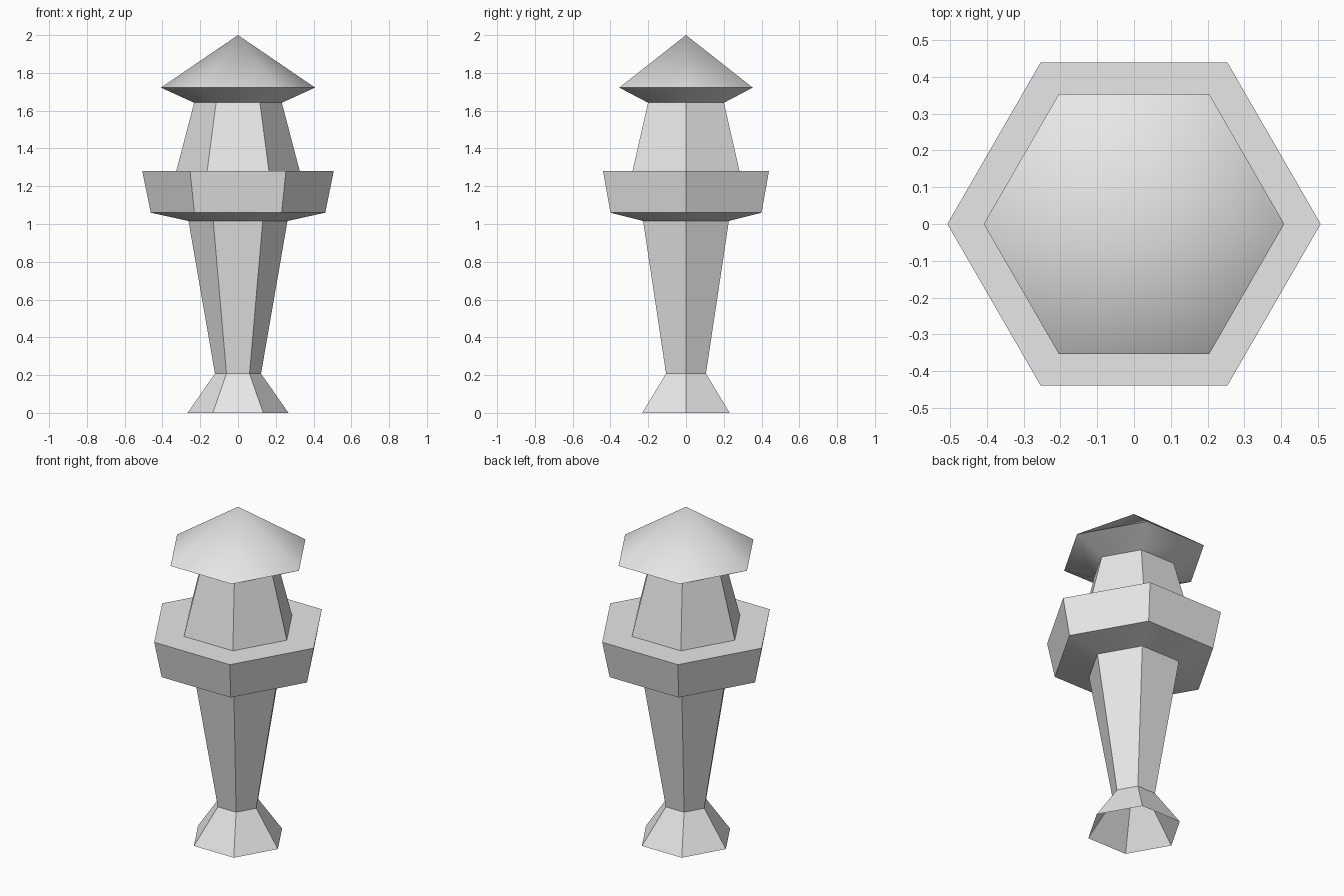
import bpy, bmesh, math

cube = bpy.data.objects.get("Cube")
if cube:
    bpy.data.objects.remove(cube, do_unlink=True)

# One plain grey for the whole tower
grey = bpy.data.materials.new("light_grey")
grey.use_nodes = True
grey.diffuse_color = (0.8, 0.8, 0.8, 1)
grey.node_tree.nodes["Principled BSDF"].inputs["Base Color"].default_value = (0.8, 0.8, 0.8, 1)

SIDES = 6


def hex_part(name, profile):
    """Six-sided shell from a (radius, height) profile, listed bottom to top."""
    bm = bmesh.new()
    rings = []
    for r, z in profile:
        if r == 0:
            rings.append([bm.verts.new((0, 0, z))] * SIDES)
            continue
        rings.append([bm.verts.new((r * math.cos(i * math.tau / SIDES),
                                    r * math.sin(i * math.tau / SIDES), z))
                      for i in range(SIDES)])
    for low, high in zip(rings, rings[1:]):
        for i in range(SIDES):
            j = (i + 1) % SIDES
            quad = [low[i], low[j], high[j], high[i]]
            bm.faces.new(list(dict.fromkeys(quad)))
    mesh = bpy.data.meshes.new(name)
    bm.to_mesh(mesh)
    bm.free()
    mesh.materials.append(grey)
    obj = bpy.data.objects.new(name, mesh)
    bpy.context.collection.objects.link(obj)
    # Shallow slopes blend smoothly, the steep corners stay sharp
    bpy.ops.object.select_all(action='DESELECT')
    obj.select_set(True)
    bpy.context.view_layer.objects.active = obj
    bpy.ops.object.shade_smooth_by_angle(angle=math.radians(40))
    return obj


# Flared foot, open underneath
hex_part("foot", [(0.267, 0), (0.122, 0.208)])
# Shaft widening upward
hex_part("shaft", [(0.122, 0.208), (0.262, 1.016)])
# Overhanging gallery: sloped underside, leaning wall, flat deck
hex_part("gallery", [(0.262, 1.016), (0.462, 1.06), (0.507, 1.28), (0.327, 1.28)])
# Tapered lantern room
hex_part("lantern_room", [(0.327, 1.28), (0.232, 1.642)])
# Pointed roof with sloped eaves
hex_part("roof", [(0.232, 1.642), (0.408, 1.722), (0, 2.0)])
